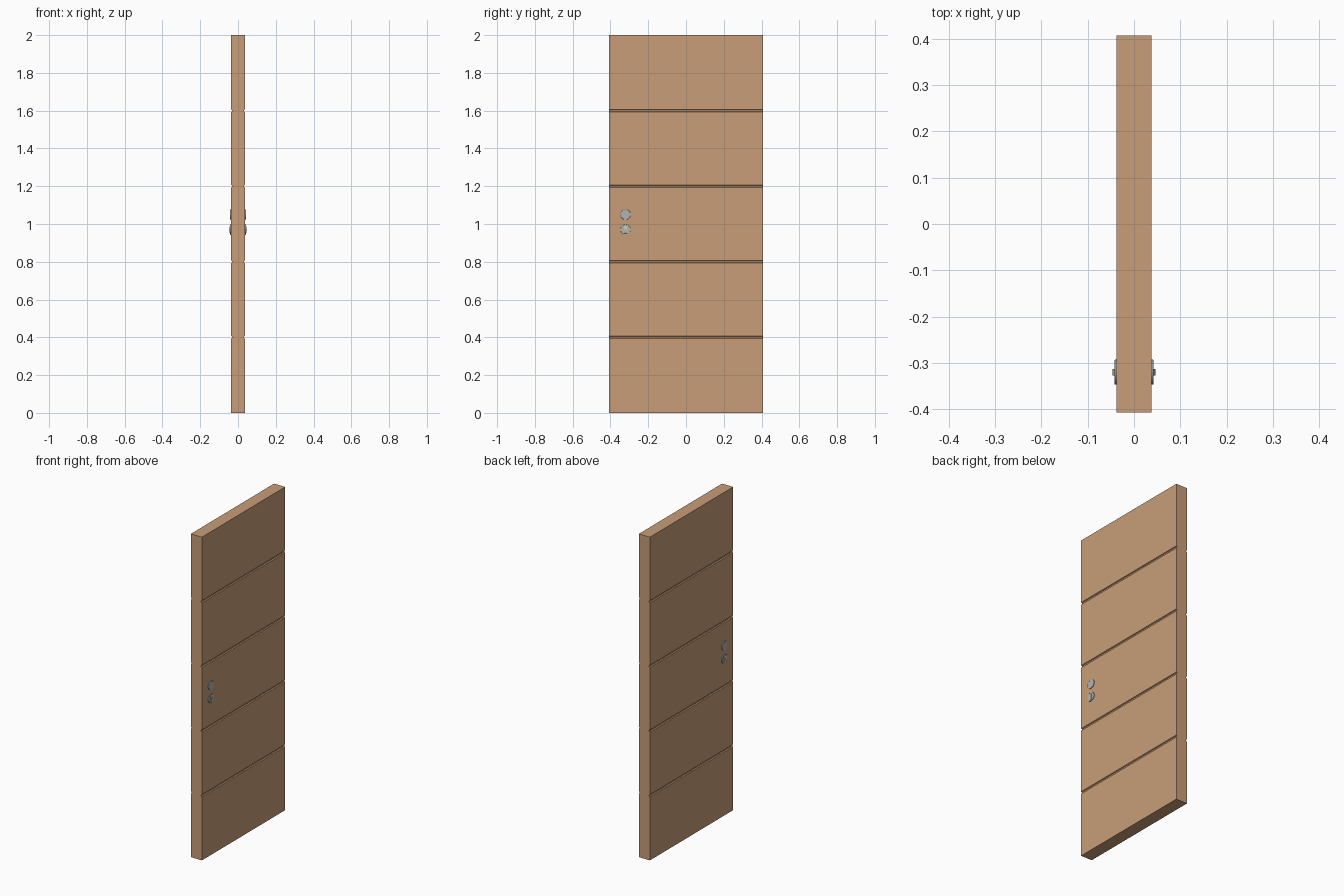
import bpy, bmesh, math

if "Cube" in bpy.data.objects:
    bpy.data.objects.remove(bpy.data.objects["Cube"])

def material(name, color):
    m = bpy.data.materials.new(name)
    m.diffuse_color = color
    m.use_nodes = True
    m.node_tree.nodes["Principled BSDF"].inputs["Base Color"].default_value = m.diffuse_color
    return m

wood = material("wood", (0.58, 0.34, 0.19, 1))
steel = material("steel", (0.45, 0.45, 0.45, 1))
brass = material("pale_brass", (0.55, 0.53, 0.42, 1))

def prism(name, outline, y0, y1, mat):
    """Extrude an x-z outline along y."""
    bm = bmesh.new()
    face = bm.faces.new([bm.verts.new((x, y0, z)) for x, z in outline])
    out = bmesh.ops.extrude_face_region(bm, geom=[face])["geom"]
    bmesh.ops.translate(bm, vec=(0, y1 - y0, 0),
                        verts=[v for v in out if isinstance(v, bmesh.types.BMVert)])
    bmesh.ops.recalc_face_normals(bm, faces=bm.faces)
    me = bpy.data.meshes.new(name)
    bm.to_mesh(me)
    bm.free()
    me.materials.append(mat)
    ob = bpy.data.objects.new(name, me)
    bpy.context.collection.objects.link(ob)
    return ob

# Door slab with four horizontal grooves on both faces
T, W, H = 0.038, 0.407, 2.0
side = [(T, 0)]
for z in (0.4, 0.8, 1.2, 1.6):
    side += [(T, z - 0.007), (T - 0.006, z - 0.004), (T - 0.006, z + 0.004), (T, z + 0.007)]
side.append((T, H))
prism("door_slab", side + [(-x, z) for x, z in reversed(side)], -W, W, wood)

def disc(name, s, y, z, radius, x0, x1):
    """Round plate facing sideways, with a softened rim."""
    bpy.ops.mesh.primitive_cylinder_add(vertices=32, radius=radius, depth=x1 - x0,
        location=(s * (x0 + x1) / 2, y, z), rotation=(0, s * math.pi / 2, 0))
    ob = bpy.context.object
    ob.name = name
    ob.data.materials.append(steel)
    bev = ob.modifiers.new("rim", "BEVEL")
    bev.width, bev.segments, bev.limit_method = 0.0012, 2, "ANGLE"
    bpy.ops.object.shade_smooth_by_angle()

# Lock plate above, thumb turn below, on both faces
LY = -0.32
for s, tag in ((1, "right"), (-1, "left")):
    disc("lock_plate_" + tag, s, LY, 1.05, 0.027, T - 0.004, 0.042)
    disc("turn_plate_" + tag, s, LY, 0.97, 0.027, T - 0.004, 0.042)
    arc = [(s * (0.040 + 0.0065 * math.sin(a)), 0.97 + 0.021 * math.cos(a))
           for a in [math.pi * i / 12 for i in range(13)]]
    prism("thumb_turn_" + tag, arc, LY - 0.007, LY + 0.007, brass)
